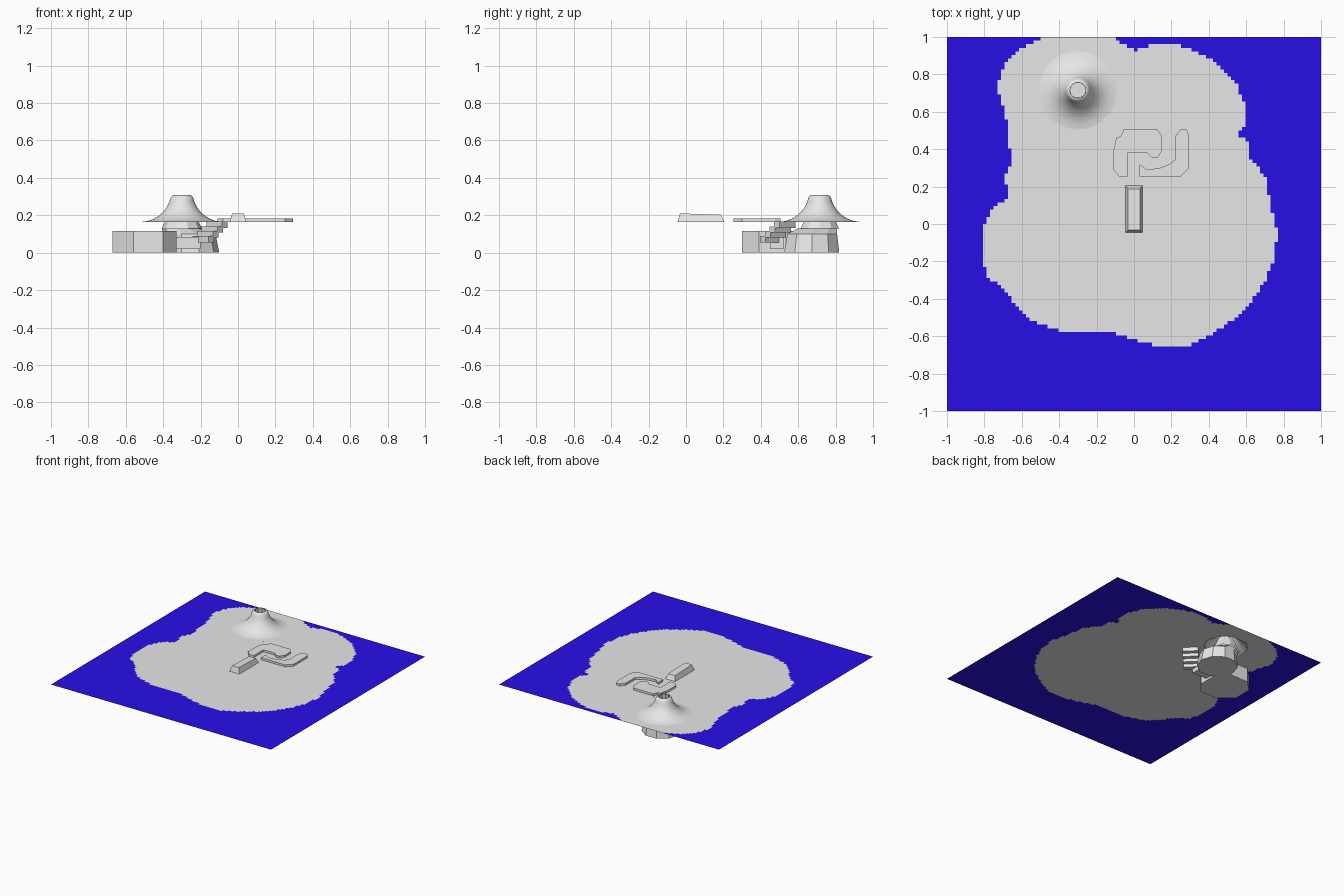
import bpy, bmesh, math
from mathutils import Matrix, Vector

if "Cube" in bpy.data.objects:
    bpy.data.objects.remove(bpy.data.objects["Cube"])

def material(name, rgb):
    m = bpy.data.materials.new(name)
    m.diffuse_color = (*rgb, 1)
    m.use_nodes = True
    m.node_tree.nodes["Principled BSDF"].inputs["Base Color"].default_value = m.diffuse_color
    return m

ROCK = material("rock_grey", (0.8, 0.8, 0.8))
SEA = material("sea_blue", (0.027, 0.006, 1.0))
SEA_Z = 0.165

def finish(name, bm, mats=(ROCK,), normals=True):
    if normals:
        bmesh.ops.recalc_face_normals(bm, faces=bm.faces)
    me = bpy.data.meshes.new(name)
    bm.to_mesh(me)
    bm.free()
    for m in mats:
        me.materials.append(m)
    ob = bpy.data.objects.new(name, me)
    bpy.context.collection.objects.link(ob)
    return ob

def prism(name, pts, z0, z1):
    bm = bmesh.new()
    f = bm.faces.new([bm.verts.new((x, y, z0)) for x, y in pts])
    top = bmesh.ops.extrude_face_region(bm, geom=[f])["geom"]
    for v in top:
        if isinstance(v, bmesh.types.BMVert):
            v.co.z = z1
    # the starting face stays as the underside
    return finish(name, bm)

def revolve(name, centre, profile, sides, smooth=False):
    bm = bmesh.new()
    rings = []
    for r, z in profile:
        rings.append([bm.verts.new((centre[0] + r * math.cos(2 * math.pi * i / sides),
                                    centre[1] + r * math.sin(2 * math.pi * i / sides), z))
                      for i in range(sides)])
    for a, b in zip(rings, rings[1:]):
        for i in range(sides):
            j = (i + 1) % sides
            f = bm.faces.new((a[i], a[j], b[j], b[i]))
            f.smooth = smooth
    return finish(name, bm, normals=False)

def inside(x, y, poly):
    hit = False
    for (x1, y1), (x2, y2) in zip(poly, poly[1:] + poly[:1]):
        if (y1 > y) != (y2 > y) and x < (x2 - x1) * (y - y1) / (y2 - y1) + x1:
            hit = not hit
    return hit

# Sea and island: one fine grid, coloured by the coast outline
coast = [(-.455, 1.01), (-.14, 1.01), (0, .93), (.09, .955), (.25, .955), (.4, .89),
         (.54, .76), (.595, .64), (.59, .52), (.55, .48), (.61, .44), (.625, .355),
         (.7, .255), (.73, .1), (.765, -.03), (.755, -.165), (.7, -.31), (.6, -.46),
         (.43, -.58), (.3, -.645), (.13, -.655), (0, -.62), (-.1, -.585), (-.4, -.57),
         (-.555, -.515), (-.64, -.43), (-.69, -.35), (-.78, -.285), (-.815, -.165),
         (-.815, -.04), (-.77, .06), (-.675, .15), (-.675, .21), (-.7, .24),
         (-.655, .32), (-.675, .53), (-.705, .64), (-.735, .745), (-.69, .855), (-.61, .935)]
PEAK = (-0.30, 0.715)
bm = bmesh.new()
bmesh.ops.create_grid(bm, x_segments=104, y_segments=104, size=1,
                      matrix=Matrix.Translation((0, 0, SEA_Z)))
hole = []
for f in bm.faces:
    c = f.calc_center_median()
    f.material_index = 0 if inside(c.x, c.y, coast) else 1
    if math.hypot(c.x - PEAK[0], c.y - PEAK[1]) < 0.16:
        hole.append(f)
bmesh.ops.delete(bm, geom=hole, context='FACES')
finish("island_and_sea", bm, (ROCK, SEA), normals=False)

# Volcano: hollow smooth cone over the hole in the island
revolve("volcano_cone", PEAK,
        [(.21, .1655), (.18, .17), (.15, .181), (.125, .196), (.10, .218), (.08, .245),
         (.067, .272), (.06, .296), (.05, .306), (.042, .308)], 40, True)

# Crater shaft opening down into the magma chamber
revolve("crater_shaft", PEAK, [(.042, .308), (.05, .25), (.10, .145), (.108, .13)], 10)

# Magma chamber under the volcano
bm = bmesh.new()
rings = []
for cx, cy, r, z in [(-.255, .672, .155, 0), (-.26, .675, .14, .10), (PEAK[0], .70, .108, .13)]:
    rings.append([bm.verts.new((cx + r * math.cos(math.tau * i / 10),
                                cy + r * math.sin(math.tau * i / 10), z)) for i in range(10)])
for a, b in zip(rings, rings[1:]):
    for i in range(10):
        j = (i + 1) % 10
        bm.faces.new((a[i], a[j], b[j], b[i]))
bm.faces.new(rings[0])
finish("magma_chamber", bm)

# Side cave beside the chamber and the passage to the stairs
prism("side_cave", [(-.56, .30), (-.40, .30), (-.33, .39), (-.33, .53), (-.40, .64),
                    (-.58, .64), (-.67, .55), (-.67, .40)], 0, .115)
prism("cave_passage", [(-.34, .45), (-.20, .45), (-.20, .52), (-.34, .52)], .02, .085)

# Stairs running diagonally from the surface hatch down to the passage
along, across = Vector((-.707, -.707)), Vector((-.707, .707))
for i in range(4):
    c = Vector((-.11, .53)) + along * (0.035 * i)
    corners = [c + along * a + across * b
               for a, b in ((-.018, -.06), (.024, -.06), (.024, .06), (-.018, .06))]
    top = .167 - .026 * i
    prism(f"stair_step_{i + 1}", [tuple(p) for p in corners], top - .034, top)

# Raised curling paths on the island
prism("path_loop", [(-.035, .255), (-.035, .38), (.07, .38), (.095, .355), (.125, .355),
                    (.15, .39), (.15, .47), (.125, .505), (-.055, .505), (-.07, .47),
                    (-.095, .46), (-.11, .39), (-.11, .29), (-.08, .255)], SEA_Z, .182)
prism("path_hook", [(.03, .255), (.25, .255), (.295, .30), (.295, .475), (.28, .505),
                    (.25, .505), (.22, .47), (.22, .345), (.19, .32), (.14, .30),
                    (.07, .29), (.03, .32)], SEA_Z, .182)

# Block with sloping sides in the middle of the island
bm = bmesh.new()
low = [bm.verts.new((x, y, SEA_Z)) for x, y in ((-.045, -.045), (.045, -.045), (.045, .205), (-.045, .205))]
high = [bm.verts.new((x, y, z)) for x, y, z in
        ((-.031, -.032, .21), (.031, -.032, .21), (.031, .188, .203), (-.031, .188, .203))]
bm.faces.new(low)
bm.faces.new(high)
for i in range(4):
    j = (i + 1) % 4
    bm.faces.new((low[i], low[j], high[j], high[i]))
finish("sloped_block", bm)
